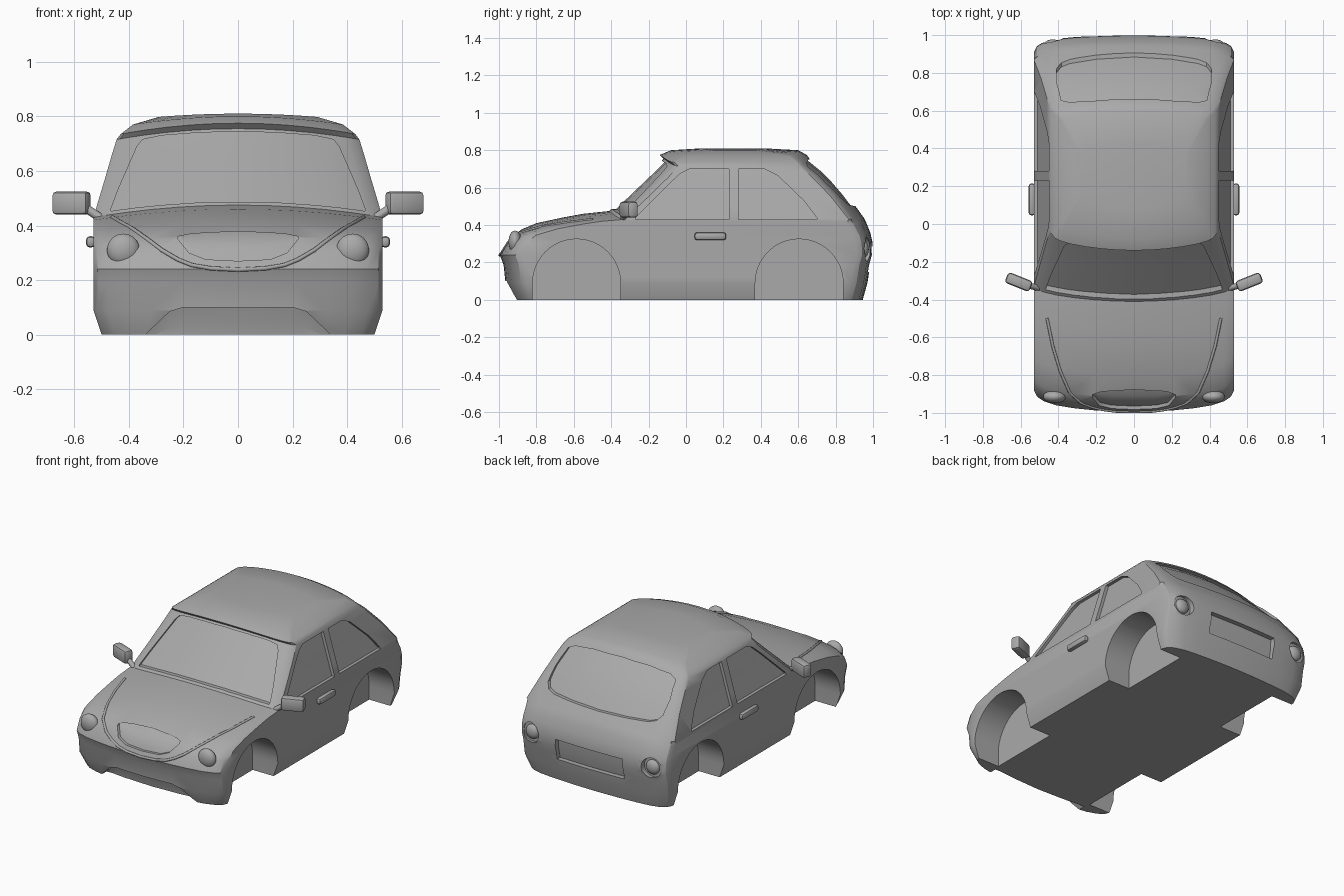
import bpy, bmesh, math
from mathutils import Vector, Matrix
from mathutils.bvhtree import BVHTree

if "Cube" in bpy.data.objects:
    bpy.data.objects.remove(bpy.data.objects["Cube"])

GREY = (0.4, 0.4, 0.4, 1)
paint = bpy.data.materials.new("grey_paint")
paint.use_nodes = True
paint.diffuse_color = GREY
paint.node_tree.nodes["Principled BSDF"].inputs["Base Color"].default_value = GREY


def finish(bm, name, angle=35):
    bmesh.ops.recalc_face_normals(bm, faces=bm.faces)
    mesh = bpy.data.meshes.new(name)
    bm.to_mesh(mesh)
    bm.free()
    ob = bpy.data.objects.new(name, mesh)
    bpy.context.collection.objects.link(ob)
    mesh.materials.append(paint)
    smooth(ob, angle)
    return ob


def smooth(ob, angle=35):
    bpy.ops.object.select_all(action='DESELECT')
    ob.select_set(True)
    bpy.context.view_layer.objects.active = ob
    bpy.ops.object.shade_smooth_by_angle(angle=math.radians(angle))


# Body shell: rings of (height, front y, rear y, half width, crown, corner rounding)
RINGS = [
    (0.00, -0.93, 0.945, 0.50, 0, 1), (0.09, -0.965, 0.97, 0.53, 0, 1),
    (0.185, -0.975, 0.985, 0.53, 0, 1), (0.24, -0.995, 1.0, 0.53, 0, 1),
    (0.31, -0.965, 0.997, 0.53, 0.005, 1), (0.36, -0.92, 0.985, 0.53, 0.015, 1),
    (0.41, -0.80, 0.965, 0.53, 0.03, 1), (0.44, -0.66, 0.95, 0.53, 0.035, 0.9),
    (0.46, -0.55, 0.935, 0.53, 0.04, 0.7), (0.475, -0.41, 0.925, 0.53, 0.045, 0.4),
    (0.60, -0.28, 0.83, 0.492, 0.043, 0.5), (0.70, -0.175, 0.73, 0.462, 0.04, 0.5),
    (0.755, -0.12, 0.66, 0.445, 0.04, 0.4), (0.775, -0.14, 0.645, 0.43, 0.04, 0.4),
    (0.80, -0.08, 0.60, 0.385, 0.03, 0.4), (0.81, 0.08, 0.42, 0.29, 0.012, 0.4),
]
half = [(0, 0), (0.2, 0), (0.4, 0), (0.6, 0), (0.78, 0.002), (0.9, 0.012), (0.97, 0.03), (1, 0.06)]
across = [(-t, e) for t, e in half[:0:-1]] + half
bm = bmesh.new()
loops = []
for z, yf, yr, w, crown, corner in RINGS:
    front = [bm.verts.new((t * w, yf + 0.055 * t * t + e * corner, z - crown * t * t)) for t, e in across]
    rear = [bm.verts.new((t * w, yr - 0.03 * t * t - e * corner, z - crown * t * t)) for t, e in across]
    loops.append(front + rear[::-1])
n = len(loops[0])
for a, b in zip(loops, loops[1:]):
    for i in range(n):
        j = (i + 1) % n
        bm.faces.new((a[i], a[j], b[j], b[i]))
for loop in (loops[0], loops[-1]):
    for i in range(n // 2 - 1):
        bm.faces.new((loop[i], loop[i + 1], loop[n - 2 - i], loop[n - 1 - i]))
bmesh.ops.recalc_face_normals(bm, faces=bm.faces)
tree = BVHTree.FromBMesh(bm)
body = finish(bm, "body_shell")


def on_body(p, axis, sign):
    """Point of the shell met when looking along an axis from the given side."""
    p = Vector(p)
    start, ray = p.copy(), Vector((0, 0, 0))
    start[axis], ray[axis] = 3 * sign, -sign
    hit = tree.ray_cast(start, ray)[0]
    if hit is None:
        start[axis] = sign
        hit = tree.find_nearest(start)[0]
    p[axis] = hit[axis]
    return p


def cut(bm, name):
    cutter = finish(bm, name)
    cutter.hide_render = True
    mod = body.modifiers.new(name, 'BOOLEAN')
    mod.object, mod.operation, mod.solver = cutter, 'DIFFERENCE', 'EXACT'
    bpy.context.view_layer.objects.active = body
    bpy.ops.object.modifier_apply(modifier=name)
    bpy.data.objects.remove(cutter)


def recess(name, cols, axis, sign, depth, rows=4, follow=True):
    """Sink an outline, given as columns of (across, low, high), into the shell."""
    bm = bmesh.new()
    layers = []
    for inner in (False, True):
        grid = []
        for u, lo, hi in cols:
            line = []
            for k in range(rows + 1):
                v = lo + (hi - lo) * k / rows
                p = Vector((u, 0, v) if axis == 1 else (0, u, v))
                if follow:
                    p = on_body(p, axis, sign)
                    p[axis] += sign * (-depth if inner else 0.07)
                else:
                    p[axis] = sign * (depth if inner else 0.8)
                line.append(bm.verts.new(p))
            grid.append(line)
        layers.append(grid)
        for a, b in zip(grid, grid[1:]):
            for k in range(rows):
                bm.faces.new((a[k], a[k + 1], b[k + 1], b[k]))

    def rim(g):
        return ([c[0] for c in g] + g[-1][1:] + [c[-1] for c in g[-2::-1]] + g[0][-2:0:-1])
    o, i = rim(layers[0]), rim(layers[1])
    for k in range(len(o)):
        m = (k + 1) % len(o)
        bm.faces.new((o[k], o[m], i[m], i[k]))
    cut(bm, name)


def mirrored(cols):
    return [(-u, a, b) for u, a, b in cols[:0:-1]] + cols


# Windscreen, rear window, grille, number plate bay and lower intake
recess("windscreen", mirrored([(0, 0.487, 0.745), (0.15, 0.484, 0.74), (0.28, 0.475, 0.73), (0.35, 0.468, 0.715),
       (0.37, 0.466, 0.69), (0.44, 0.457, 0.53), (0.465, 0.453, 0.463)]), 1, -1, 0.025)
recess("rear_window", mirrored([(0, 0.50, 0.755), (0.2, 0.503, 0.748), (0.34, 0.508, 0.73), (0.385, 0.52, 0.71),
       (0.41, 0.55, 0.62)]), 1, 1, 0.022)
recess("grille", mirrored([(0, 0.27, 0.378), (0.12, 0.276, 0.373), (0.18, 0.30, 0.368), (0.22, 0.35, 0.36)]),
       1, -1, 0.018)
recess("plate_bay", mirrored([(0, 0.15, 0.285), (0.24, 0.15, 0.285)]), 1, 1, 0.03, 2)
recess("lower_intake", mirrored([(0, -0.03, 0.1), (0.2, -0.03, 0.1), (0.25, -0.03, 0.085), (0.35, -0.03, -0.01)]),
       1, -1, 0.06, 2)

# Side windows and wheel wells on both sides
R, WELL_Z = 0.235, 0.09
for s in (-1, 1):
    recess("front_side_window", [(-0.27, 0.43, 0.438), (-0.1, 0.43, 0.61), (-0.03, 0.43, 0.675), (0.02, 0.43, 0.70),
           (0.23, 0.43, 0.70)], 0, s, 0.02)
    recess("rear_side_window", [(0.28, 0.43, 0.70), (0.42, 0.43, 0.70), (0.49, 0.43, 0.665), (0.63, 0.43, 0.53),
           (0.70, 0.43, 0.438)], 0, s, 0.02)
    for y in (-0.585, 0.605):
        arch = [math.pi * (1 - k / 24) for k in range(25)]
        recess("wheel_well", [(y + R * math.cos(a), -0.1, WELL_Z + R * math.sin(a)) for a in arch],
               0, s, 0.35, 1, False)
    # Round tail light pocket
    bm = bmesh.new()
    p = on_body((s * 0.43, 0, 0.27), 1, 1)
    bmesh.ops.create_cone(bm, cap_ends=True, segments=32, radius1=0.063, radius2=0.063, depth=0.1,
                          matrix=Matrix.Translation(p + Vector((0, 0.025, 0))) @ Matrix.Rotation(math.pi / 2, 4, 'X'))
    cut(bm, "tail_light_pocket")
smooth(body, 30)


def dome(name, p, size):
    bm = bmesh.new()
    bmesh.ops.create_uvsphere(bm, u_segments=32, v_segments=16, radius=1,
                              matrix=Matrix.Translation(p) @ Matrix.Diagonal((*size, 1)))
    return finish(bm, name, 60)


def rounded_box(name, p, size, turn, bevel):
    bm = bmesh.new()
    bmesh.ops.create_cube(bm, size=1, matrix=Matrix.Diagonal((*size, 1)))
    bmesh.ops.bevel(bm, geom=bm.edges[:], offset=bevel, segments=2, affect='EDGES', profile=0.5)
    bm.transform(Matrix.Translation(p) @ Matrix.Rotation(turn, 4, 'Z'))
    return finish(bm, name)


def tube(name, points, radius):
    curve = bpy.data.curves.new(name, 'CURVE')
    curve.dimensions = '3D'
    curve.bevel_depth, curve.bevel_resolution, curve.use_fill_caps = radius, 2, True
    line = curve.splines.new('POLY')
    line.points.add(len(points) - 1)
    for q, p in zip(line.points, points):
        q.co = (*p, 1)
    ob = bpy.data.objects.new(name, curve)
    bpy.context.collection.objects.link(ob)
    curve.materials.append(paint)


# Lights, door handles and mirrors
for s, side in ((1, "left"), (-1, "right")):
    dome(side + "_headlight", on_body((s * 0.42, 0, 0.31), 1, -1) + Vector((0, 0.01, 0)), (0.06, 0.035, 0.06))
    dome(side + "_tail_light", on_body((s * 0.43, 0, 0.27), 1, 1) - Vector((0, 0.025, 0)), (0.046, 0.028, 0.046))
    rounded_box(side + "_door_handle", (s * 0.54, 0.13, 0.34), (0.035, 0.17, 0.042), 0, 0.015)
    rounded_box(side + "_mirror", (s * 0.61, -0.307, 0.482), (0.14, 0.06, 0.085), s * 0.38, 0.016)
    tube(side + "_mirror_stalk", [(s * 0.50, -0.34, 0.425), (s * 0.56, -0.325, 0.465)], 0.016)

# Raised crease sweeping round the bonnet edge
path = mirrored([(0, 0.238, 0), (0.1, 0.243, 0), (0.17, 0.255, 0), (0.22, 0.275, 0), (0.28, 0.31, 0),
                 (0.34, 0.355, 0), (0.39, 0.39, 0), (0.43, 0.412, 0), (0.46, 0.43, 0)])
tube("bonnet_crease", [on_body((x, 0, z), 1, -1) for x, z, _ in path], 0.008)
